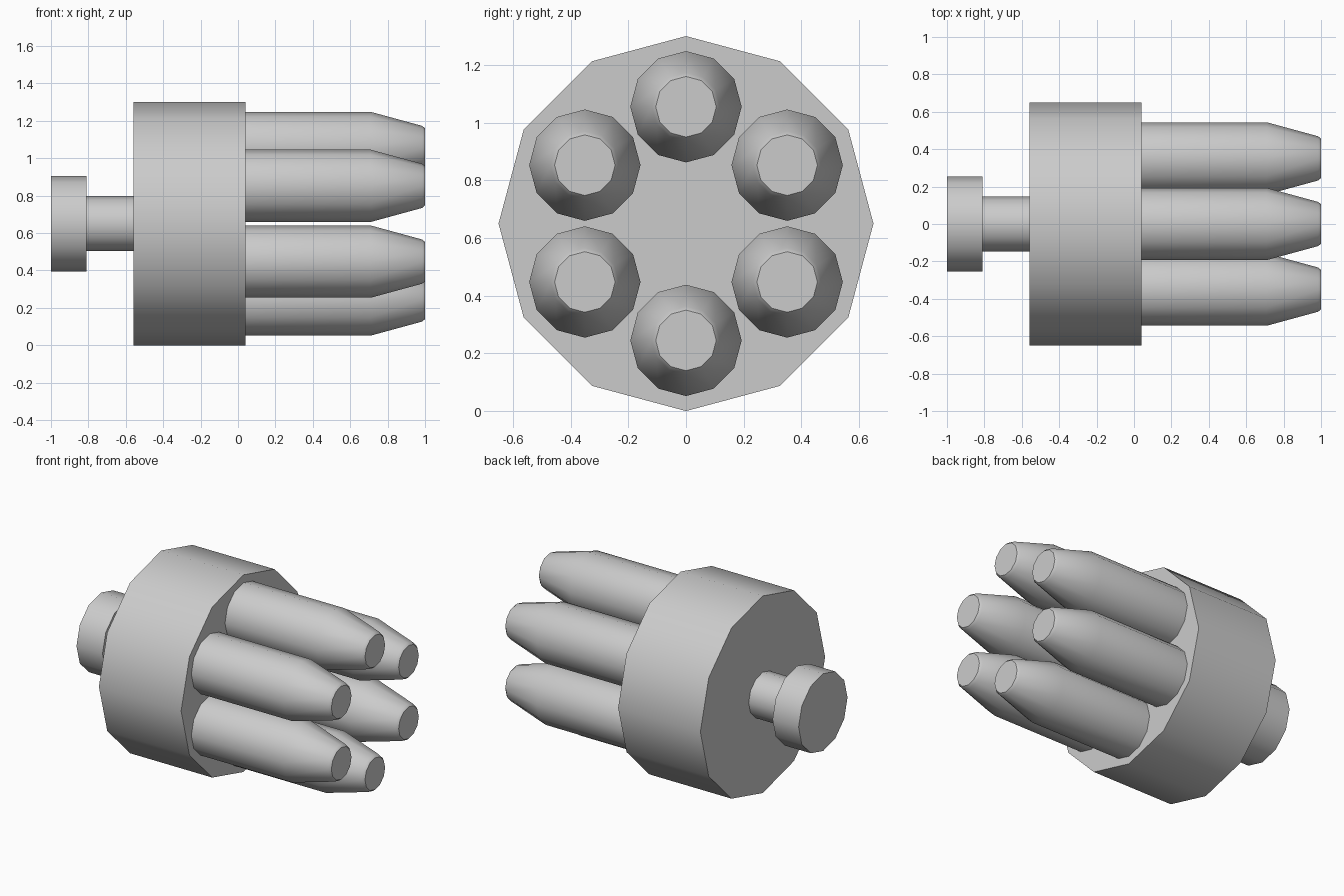
import bpy, bmesh, math

if "Cube" in bpy.data.objects:
    bpy.data.objects.remove(bpy.data.objects["Cube"])

SIDES = 12
AXIS_Z = 0.65


def lathe_x(name, profile, y=0.0, z=AXIS_Z):
    """Capped 12-sided turned part along x from (x, radius) points."""
    bm = bmesh.new()
    rings = []
    for x, r in profile:
        rings.append([bm.verts.new((x, r * math.sin(math.tau * i / SIDES),
                                    r * math.cos(math.tau * i / SIDES)))
                      for i in range(SIDES)])
    for a, b in zip(rings, rings[1:]):
        for i in range(SIDES):
            j = (i + 1) % SIDES
            bm.faces.new((a[i], a[j], b[j], b[i]))
    bm.faces.new(rings[0])
    bm.faces.new(rings[-1])
    bmesh.ops.recalc_face_normals(bm, faces=bm.faces[:])
    mesh = bpy.data.meshes.new(name)
    bm.to_mesh(mesh)
    bm.free()
    ob = bpy.data.objects.new(name, mesh)
    ob.location = (0, y, z)
    bpy.context.collection.objects.link(ob)
    bpy.ops.object.select_all(action='DESELECT')
    ob.select_set(True)
    bpy.context.view_layer.objects.active = ob
    bpy.ops.object.shade_smooth_by_angle(angle=math.radians(50))
    return ob


# Main drum
lathe_x("drum", [(-0.56, 0.65), (0.04, 0.65)])

# Rear stem and knob
lathe_x("stem", [(-0.81, 0.147), (-0.56, 0.147)])
lathe_x("knob", [(-1.0, 0.255), (-0.81, 0.255)])

# Six tapered barrels in a ring
for k in range(6):
    a = math.tau * k / 6
    lathe_x(f"barrel_{k + 1}",
            [(0.04, 0.193), (0.71, 0.193), (0.985, 0.118), (1.0, 0.105)],
            0.405 * math.sin(a), AXIS_Z + 0.405 * math.cos(a))
